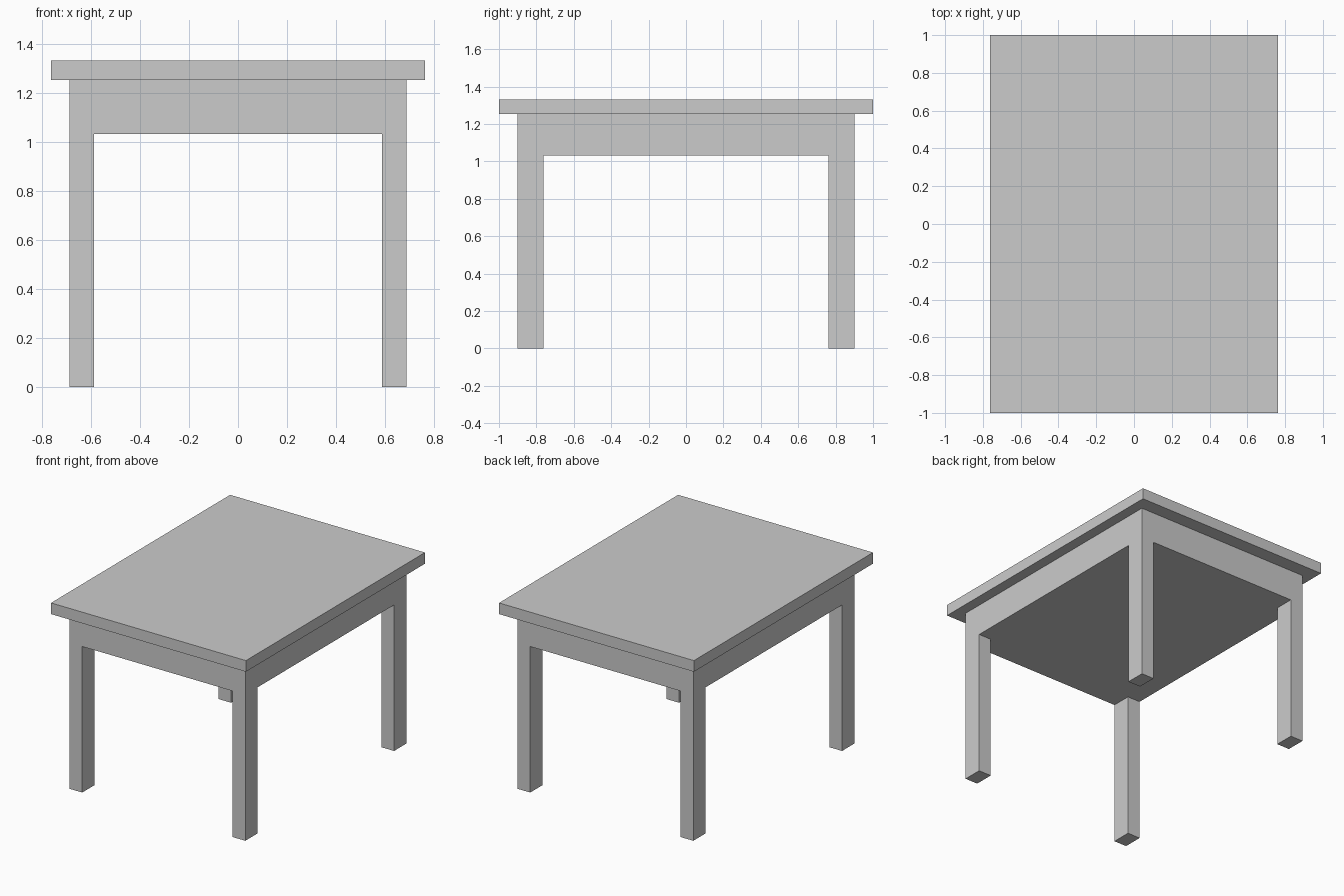
import bpy

if "Cube" in bpy.data.objects:
    bpy.data.objects.remove(bpy.data.objects["Cube"])


def box(name, x, y, z):
    """Add a box spanning the given (min, max) ranges."""
    spans = (x, y, z)
    bpy.ops.mesh.primitive_cube_add(size=1, location=[(a + b) / 2 for a, b in spans])
    obj = bpy.context.object
    obj.name = name
    obj.scale = [b - a for a, b in spans]
    bpy.ops.object.transform_apply(location=False, rotation=False, scale=True)
    return obj


# Overhanging top slab
box("table_top", (-0.762, 0.762), (-1, 1), (1.253, 1.332))

# Solid apron block under the top
box("apron", (-0.687, 0.687), (-0.9, 0.9), (1.032, 1.253))

# Four legs, flush with the apron's outer faces
for side, sx in (("left", -1), ("right", 1)):
    for end, sy in (("front", -1), ("back", 1)):
        box(f"{end}_{side}_leg",
            sorted((sx * 0.588, sx * 0.687)),
            sorted((sy * 0.762, sy * 0.9)),
            (0, 1.032))
